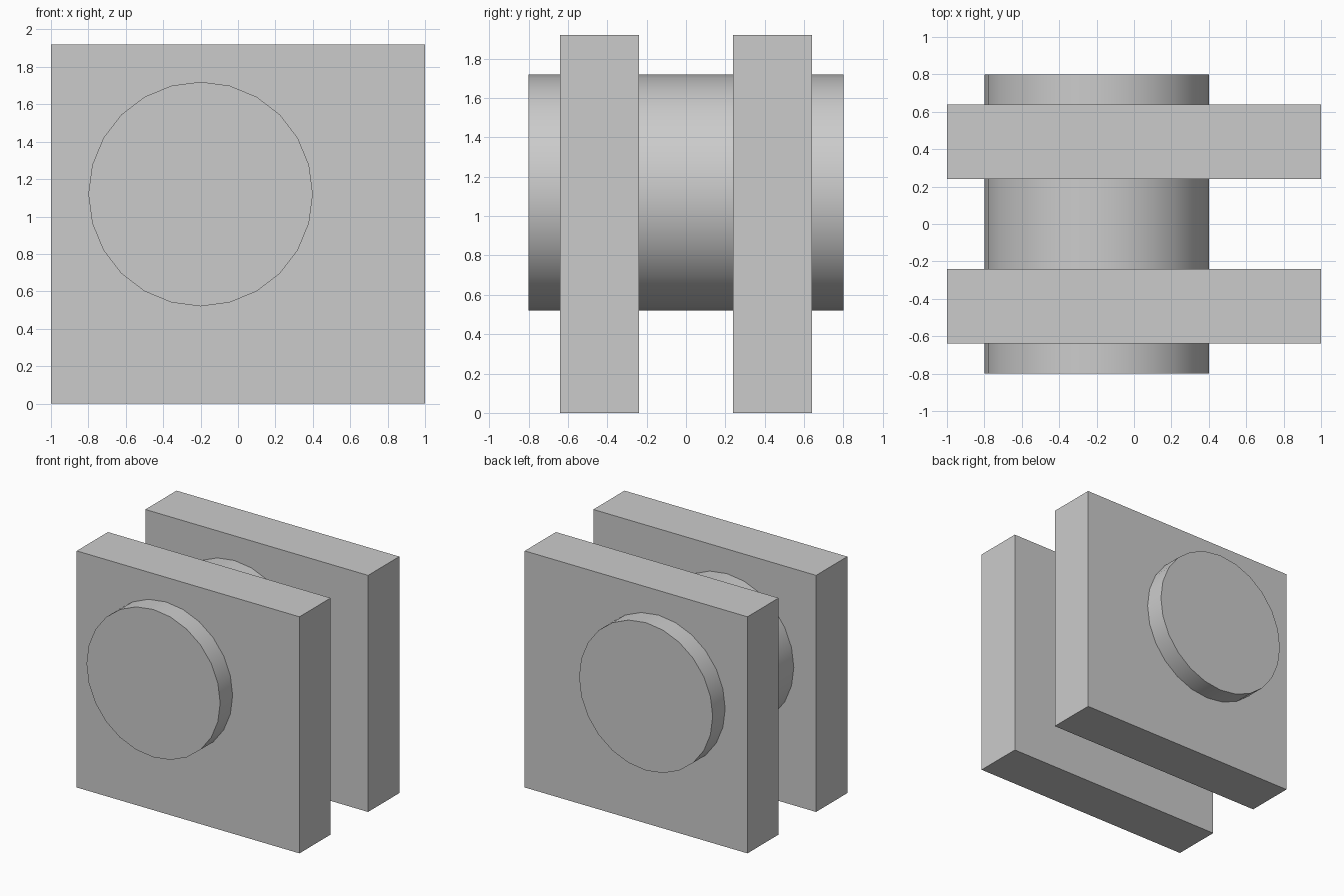
import bpy
from math import radians

default = bpy.data.objects.get("Cube")
if default:
    bpy.data.objects.remove(default, do_unlink=True)

# Single grey material
grey = bpy.data.materials.new("plain_grey")
grey.use_nodes = True
colour = (0.6, 0.6, 0.6, 1)
grey.diffuse_color = colour
grey.node_tree.nodes["Principled BSDF"].inputs["Base Color"].default_value = colour

HEIGHT = 1.92
THICKNESS = 0.4


def add_plate(name, y):
    """Upright rectangular plate standing on the ground."""
    bpy.ops.mesh.primitive_cube_add(size=1, location=(0, y, HEIGHT / 2))
    plate = bpy.context.object
    plate.name = name
    plate.scale = (2, THICKNESS, HEIGHT)
    bpy.ops.object.transform_apply(location=False, rotation=False, scale=True)
    plate.data.materials.append(grey)


# Two matching plates
add_plate("front_plate", -0.44)
add_plate("back_plate", 0.44)

# Off-centre round pin running through both plates
bpy.ops.mesh.primitive_cylinder_add(
    vertices=24, radius=0.6, depth=1.6,
    location=(-0.2, 0, 1.12), rotation=(radians(90), 0, 0))
pin = bpy.context.object
pin.name = "cross_pin"
pin.data.materials.append(grey)
bpy.ops.object.shade_smooth_by_angle(angle=radians(30))
